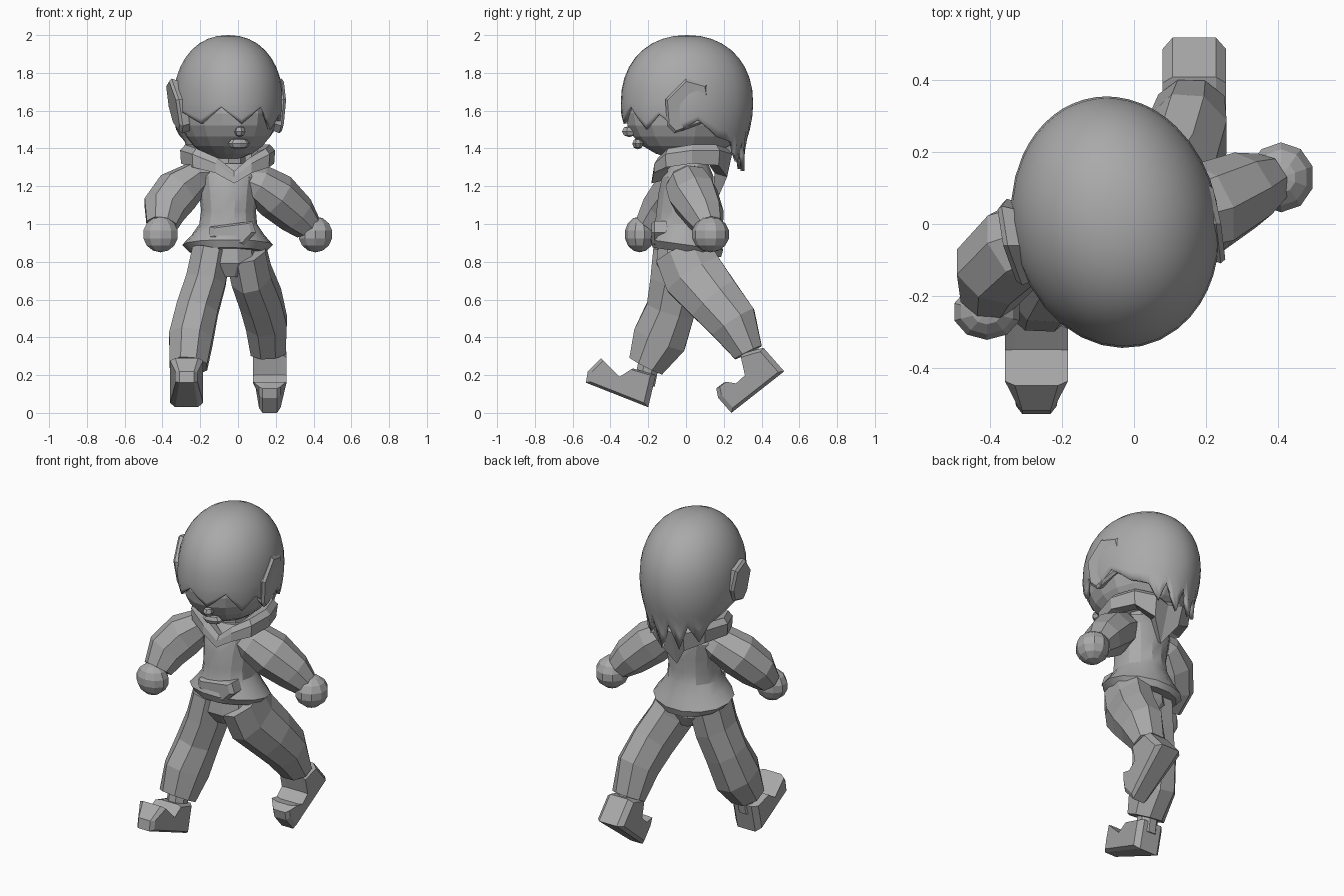
import bpy, bmesh
from math import sin, cos, pi, radians
from mathutils import Vector, Matrix

if "Cube" in bpy.data.objects:
    bpy.data.objects.remove(bpy.data.objects["Cube"])

grey = bpy.data.materials.new("plain grey")
grey.use_nodes = True
grey.diffuse_color = (0.4, 0.4, 0.4, 1)
grey.node_tree.nodes["Principled BSDF"].inputs["Base Color"].default_value = (0.4, 0.4, 0.4, 1)
YAW = Matrix.Rotation(radians(12), 4, 'Z')
HEAD = Vector((-0.052, 0.005, 0))


def finish(name, bm, smooth=None):
    bmesh.ops.remove_doubles(bm, verts=bm.verts, dist=0.0005)
    bmesh.ops.recalc_face_normals(bm, faces=bm.faces)
    me = bpy.data.meshes.new(name)
    bm.to_mesh(me)
    bm.free()
    me.materials.append(grey)
    ob = bpy.data.objects.new(name, me)
    bpy.context.collection.objects.link(ob)
    if smooth:
        bpy.ops.object.select_all(action='DESELECT')
        bpy.context.view_layer.objects.active = ob
        ob.select_set(True)
        bpy.ops.object.shade_smooth_by_angle(angle=radians(smooth))
    return ob


def skin(name, rings, caps=True, loop=False, smooth=None):
    """Bridge closed rings of points into one surface."""
    bm = bmesh.new()
    vs = [[bm.verts.new(p) for p in r] for r in rings]
    n = len(vs[0])
    for a, b in zip(vs, vs[1:] + ([vs[0]] if loop else [])):
        for i in range(n):
            j = (i + 1) % n
            bm.faces.new((a[i], a[j], b[j], b[i]))
    if caps and not loop:
        bm.faces.new(vs[0])
        bm.faces.new(vs[-1])
    return finish(name, bm, smooth)


def stack(name, rows, sides=12, smooth=None):
    """Rows of (z, centre x, centre y, radius x, radius y)."""
    return skin(name, [[(cx + rx * cos(2 * pi * i / sides), cy + ry * sin(2 * pi * i / sides), z)
                        for i in range(sides)] for z, cx, cy, rx, ry in rows], smooth=smooth)


def limb(name, path, sides=8):
    """Path of (x, y, z, radius across, radius deep)."""
    pts = [Vector(p[:3]) for p in path]
    rings = []
    for k, (p, row) in enumerate(zip(pts, path)):
        t = (pts[min(k + 1, len(pts) - 1)] - pts[max(k - 1, 0)]).normalized()
        a = Vector((1, 0, 0))
        a = (a - t * a.dot(t)).normalized()
        b = t.cross(a)
        rings.append([p + a * row[3] * cos(2 * pi * (i + .5) / sides)
                      + b * row[4] * sin(2 * pi * (i + .5) / sides) for i in range(sides)])
    return skin(name, rings)


def slab(name, outline, slices):
    """Side outline (y, z) swept over slices of (x, outline scale)."""
    c = sum((Vector(p) for p in outline), Vector((0, 0))) / len(outline)
    rings = []
    for x, s in slices:
        q = [c + (Vector(p) - c) * s for p in outline]
        rings.append([(x, v.x, v.y) for v in q])
    return skin(name, rings)


def ball(name, centre, radii, u=10, v=7, turn=Matrix()):
    bm = bmesh.new()
    bmesh.ops.create_uvsphere(bm, u_segments=u, v_segments=v, radius=1)
    bm.transform(Matrix.Translation(centre) @ turn @ Matrix.Diagonal((*radii, 1)))
    return finish(name, bm)


# Head, nose and lips
ball("head", HEAD + Vector((0, -0.005, 1.585)), (0.255, 0.328, 0.245), 16, 12, YAW)
ball("nose", (0.01, -0.3, 1.49), (0.03, 0.04, 0.03), 6, 4, YAW)
ball("lips", (0.005, -0.255, 1.425), (0.06, 0.03, 0.03), 8, 4, YAW)
stack("neck", [(1.25, -0.05, 0.02, 0.09, 0.09), (1.45, -0.05, 0.02, 0.09, 0.09)], 8)

# Hair cap with a jagged lower edge: (degrees from the front, height)
edge = [(0, 1.53), (22, 1.62), (40, 1.5), (55, 1.58), (74, 1.49), (90, 1.55), (110, 1.46),
        (130, 1.43), (142, 1.33), (151, 1.44), (165, 1.28), (176, 1.44), (190, 1.29),
        (201, 1.43), (215, 1.33), (228, 1.44), (250, 1.5), (270, 1.54), (290, 1.59),
        (315, 1.53), (338, 1.62)]
cols = []
for k, (d, z) in enumerate(edge):
    d2, z2 = edge[(k + 1) % len(edge)]
    d2 += 360 if d2 < d else 0
    cols += [(d, z), ((d + d2) / 2, (z + z2) / 2)]
MID = 1.64


def hair_point(d, z, f):
    a = radians(d)
    return YAW @ Vector((0.288 * f * sin(a), -0.353 * f * cos(a), 0)) + HEAD + Vector((0, 0, z))


rings = []
for k in range(10):
    phi = k / 9 * pi / 2
    rings.append([hair_point(d, MID + 0.36 * max(cos(phi), 0) ** 0.92, sin(phi) ** 0.92)
                  for d, z in cols])
for t in (0.25, 0.5, 0.75, 1):
    rings.append([hair_point(d, MID + (z - MID) * t, 1 - min(2.5 * ((MID - z) * t) ** 2, 0.13))
                  for d, z in cols])
hair = skin("hair", rings, caps=False, smooth=32)
shell = hair.modifiers.new("thickness", 'SOLIDIFY')
shell.thickness = 0.02
shell.offset = -1

# Ears, flaring outward toward the top and turned with the head
ear = [(-0.11, 1.66), (0.0, 1.77), (0.11, 1.74), (0.13, 1.62), (0.08, 1.53), (-0.06, 1.48), (-0.1, 1.52)]
left_ear = slab("left_ear", ear, [(0.17, 0.85), (0.215, 1), (0.23, 0.9)])
right_ear = slab("right_ear", [(y - 0.06, z) for y, z in ear], [(-0.27, 0.85), (-0.33, 1), (-0.345, 0.9)])
for ob, lean, mid in ((left_ear, 0.08, 0.01), (right_ear, -0.16, -0.05)):
    for v in ob.data.vertices:
        v.co.x += lean * (v.co.z - 1.62) - 0.2 * (v.co.y - mid)

# Collar: V at the front, hanging hood point at the back (degrees, top, bottom, reach)
collar = [(0, 1.28, 1.215, 0.18), (28, 1.35, 1.27, 0.195), (60, 1.40, 1.30, 0.23), (95, 1.42, 1.32, 0.245),
          (130, 1.42, 1.31, 0.255), (158, 1.40, 1.25, 0.245), (180, 1.38, 1.13, 0.215)]
collar += [(360 - d, t, b, r) for d, t, b, r in reversed(collar[1:-1])]


def collar_ring(pick):
    out = []
    for d, top, low, r in collar:
        z, s = pick(top, low)
        a = radians(d)
        out.append((-0.055 + r * s * sin(a) + 0.035 * max(cos(a), 0), 0.01 - r * s * cos(a), z))
    return out


skin("collar", [collar_ring(p) for p in (
    lambda t, b: (t, 0.92), lambda t, b: (t - 0.03, 1.03), lambda t, b: (b, 1.2 - 1.9 * (t - b)),
    lambda t, b: (b + 0.02, 0.62), lambda t, b: (t - 0.02, 0.68))], loop=True)

# Jacket with a flared hem and a front pocket
jacket = stack("jacket", [
    (0.85, -0.055, 0.005, 0.2, 0.185), (0.89, -0.055, 0.003, 0.24, 0.198), (0.945, -0.053, 0, 0.19, 0.178),
    (1.0, -0.052, -0.01, 0.153, 0.158), (1.07, -0.05, -0.01, 0.145, 0.15), (1.16, -0.05, 0.0, 0.155, 0.15),
    (1.25, -0.05, 0.01, 0.17, 0.14), (1.32, -0.05, 0.02, 0.13, 0.1)], 14, smooth=25)
for v in jacket.data.vertices:
    if v.co.z < 0.95:
        v.co.z -= 0.14 * v.co.y
skin("pocket", [[(-0.025 + x * s, y, 0.955 + z * s) for x, z in
                 ((-0.125, 0.03), (-0.125, -0.02), (-0.06, -0.065), (0.06, -0.065), (0.12, 0.0), (0.1, 0.06))]
                for y, s in ((-0.1, 1), (-0.168, 1), (-0.183, 0.8))])

# Sleeves and hands
limb("left_sleeve", [(0.03, -0.01, 1.25, 0.06, 0.09), (0.1, 0.005, 1.22, 0.1, 0.12), (0.2, 0.04, 1.15, 0.125, 0.135),
                     (0.31, 0.095, 1.05, 0.11, 0.11), (0.37, 0.12, 0.985, 0.08, 0.08)])
limb("right_sleeve", [(-0.14, 0.0, 1.26, 0.06, 0.08), (-0.22, -0.01, 1.24, 0.09, 0.11),
                      (-0.32, -0.06, 1.17, 0.125, 0.125), (-0.39, -0.13, 1.08, 0.12, 0.115),
                      (-0.405, -0.2, 0.99, 0.085, 0.08)])
ball("left_hand", (0.41, 0.13, 0.945), (0.095, 0.1, 0.095), 10, 7)
ball("right_hand", (-0.41, -0.245, 0.945), (0.098, 0.08, 0.095), 10, 7)

# Trousers
stack("trouser_seat", [(0.72, -0.045, -0.01, 0.08, 0.11), (0.79, -0.05, -0.015, 0.16, 0.15),
                       (0.92, -0.05, -0.01, 0.14, 0.14)], 10)
limb("left_trouser", [(0.04, -0.02, 0.86, 0.115, 0.16), (0.07, 0.04, 0.73, 0.115, 0.175),
                      (0.12, 0.15, 0.6, 0.12, 0.155), (0.15, 0.25, 0.48, 0.118, 0.14),
                      (0.16, 0.33, 0.32, 0.1, 0.085)])
limb("right_trouser", [(-0.14, -0.03, 0.86, 0.11, 0.155), (-0.17, -0.05, 0.7, 0.115, 0.15),
                       (-0.215, -0.08, 0.55, 0.12, 0.14), (-0.25, -0.14, 0.39, 0.125, 0.155),
                       (-0.263, -0.212, 0.25, 0.108, 0.105)])

# Ankles and shoes
limb("left_ankle", [(0.16, 0.31, 0.38, 0.06, 0.05), (0.165, 0.37, 0.27, 0.06, 0.05)])
limb("right_ankle", [(-0.265, -0.19, 0.3, 0.06, 0.06), (-0.27, -0.22, 0.15, 0.06, 0.06)])


def shoe(name, x, toe, outline):
    ob = slab(name, outline, [(x - 0.088, 0.86), (x - 0.06, 1), (x + 0.06, 1), (x + 0.088, 0.86)])
    for v in ob.data.vertices:
        if (Vector(v.co.yz) - Vector(toe)).length < 0.1:
            v.co.x = x + 0.65 * (v.co.x - x)


shoe("left_shoe", 0.168, (0.17, 0.07), [(0.29, 0.31), (0.37, 0.335), (0.41, 0.345), (0.52, 0.22), (0.24, 0.0),
                                        (0.17, 0.08), (0.16, 0.13), (0.2, 0.16), (0.26, 0.15), (0.315, 0.2)])
shoe("right_shoe", -0.272, (-0.52, 0.2), [(-0.53, 0.16), (-0.52, 0.22), (-0.45, 0.29), (-0.41, 0.25),
                                          (-0.35, 0.19), (-0.28, 0.235), (-0.16, 0.2), (-0.2, 0.03)])
